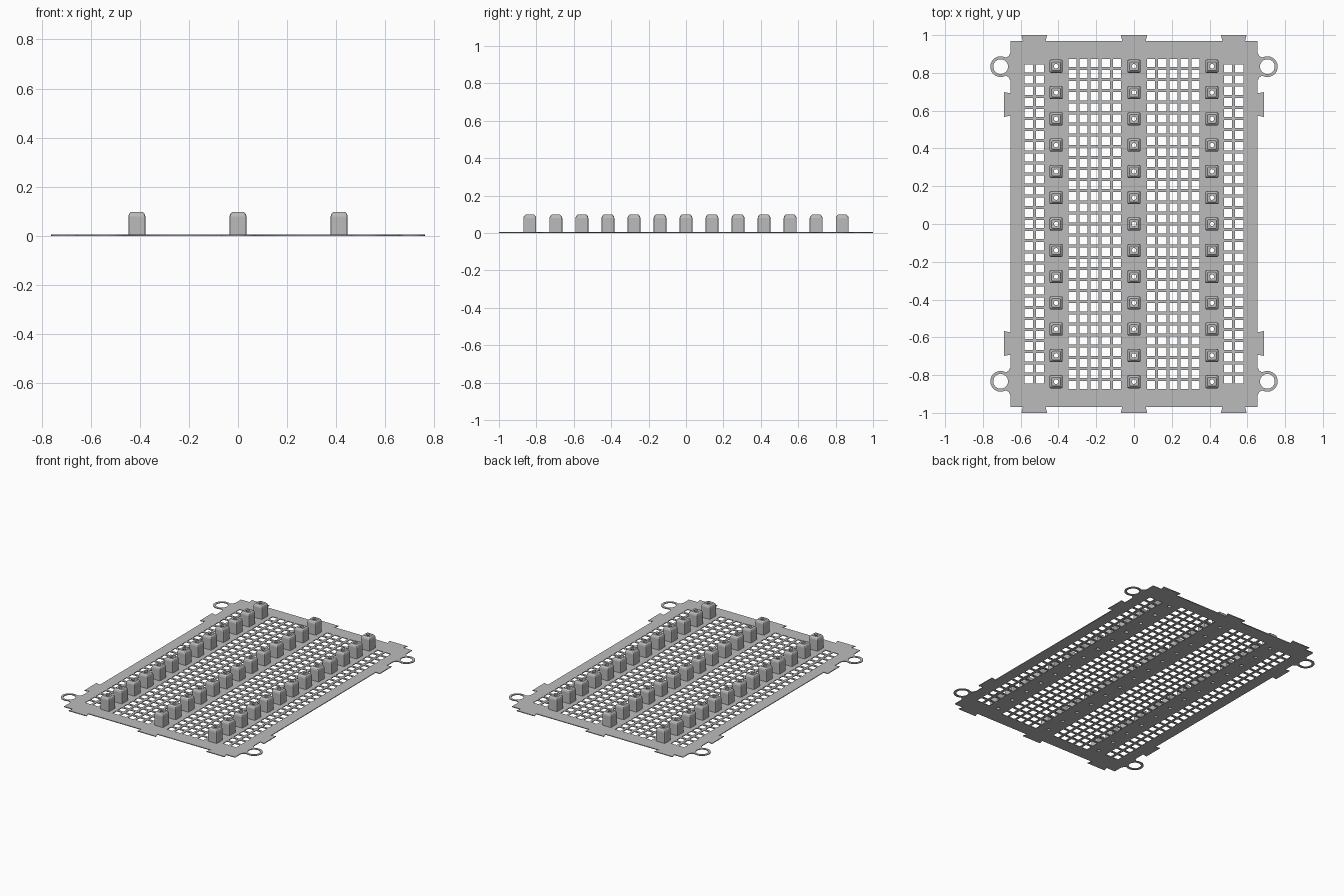
import bpy, bmesh, math

if "Cube" in bpy.data.objects:
    bpy.data.objects.remove(bpy.data.objects["Cube"])

T = 0.005          # plate thickness
PEG_TOP = 0.098
PEG_HALF = 0.0345
BORE = 0.012       # radius of the bore through each peg
PITCH = 0.0588     # spacing of the square holes
PEGS = [(x, i * 0.1392) for x in (-0.412, 0, 0.412) for i in range(-6, 7)]

grey = bpy.data.materials.new("grey plastic")
grey.diffuse_color = (0.5, 0.5, 0.5, 1)
grey.use_nodes = True
grey.node_tree.nodes["Principled BSDF"].inputs["Base Color"].default_value = grey.diffuse_color


def circle(cx, cy, r, n, a0=0.0, a1=360.0, closed=True):
    steps = n if closed else n - 1
    return [(cx + r * math.cos(math.radians(a0 + (a1 - a0) * i / steps)),
             cy + r * math.sin(math.radians(a0 + (a1 - a0) * i / steps))) for i in range(n)]


def square(cx, cy, h):
    return [(cx - h, cy - h), (cx + h, cy - h), (cx + h, cy + h), (cx - h, cy + h)]


# Outline of one quarter: end tabs, corner ear, side tab
EAR = (0.706, 0.833)
quarter = [(0.07, 1.0), (0.062, 0.968), (0.468, 0.968), (0.46, 1.0), (0.596, 1.0),
           (0.588, 0.968), (0.655, 0.968), (0.655, 0.905), (0.664, 0.889)]
quarter += circle(*EAR, 0.055, 17, 120, -120, closed=False)
quarter += [(0.664, 0.777), (0.655, 0.761), (0.655, 0.692), (0.687, 0.698),
            (0.687, 0.567), (0.655, 0.573)]
right = quarter + [(x, -y) for x, y in reversed(quarter)]
outline = right + [(-x, y) for x, y in reversed(right)]

# All openings in the plate
loops = [outline]
for sx in (-1, 1):
    for sy in (-1, 1):
        loops.append(circle(sx * EAR[0], sy * EAR[1], 0.039, 24))
    for centre, cols, rows in ((0.2085, 5, 30), (0.5275, 2, 29)):
        for c in range(cols):
            for r in range(rows):
                loops.append(square(sx * centre + (c - (cols - 1) / 2) * PITCH,
                                    (r - (rows - 1) / 2) * PITCH, 0.0215))
loops += [circle(x, y, BORE, 12) for x, y in PEGS]

# Perforated plate: filled flat curve turned into a mesh
curve = bpy.data.curves.new("plate_outline", 'CURVE')
curve.dimensions = '2D'
curve.fill_mode = 'BOTH'
curve.extrude = T / 2
for pts in loops:
    s = curve.splines.new('POLY')
    s.points.add(len(pts) - 1)
    for p, (x, y) in zip(s.points, pts):
        p.co = (x, y, 0, 1)
    s.use_cyclic_u = True
plate = bpy.data.objects.new("perforated_plate", curve)
plate.location.z = T / 2
bpy.context.collection.objects.link(plate)
bpy.context.view_layer.objects.active = plate
plate.select_set(True)
bpy.ops.object.convert(target='MESH')
plate = bpy.context.view_layer.objects.active
plate.data.materials.clear()
plate.data.materials.append(grey)


def rounded_square(h, r):
    """Twelve points, three for each rounded corner."""
    pts = []
    for k, (sx, sy) in enumerate(((1, 1), (-1, 1), (-1, -1), (1, -1))):
        pts += circle(sx * (h - r), sy * (h - r), r, 3, 90 * k, 90 * k + 90, closed=False)
    return pts


# Peg: rounded square column with a softened top and a round bore
bm = bmesh.new()
bore = circle(0, 0, BORE, 12)
sections = [(rounded_square(PEG_HALF, 0.006), T),
            (rounded_square(PEG_HALF, 0.006), PEG_TOP - 0.018),
            (rounded_square(PEG_HALF - 0.003, 0.006), PEG_TOP - 0.008),
            (rounded_square(PEG_HALF - 0.011, 0.006), PEG_TOP),
            (bore, PEG_TOP), (bore, T)]
rings = [[bm.verts.new((x, y, z)) for x, y in pts] for pts, z in sections]
for a, b in zip(rings, rings[1:]):
    for i in range(12):
        j = (i + 1) % 12
        bm.faces.new((a[i], a[j], b[j], b[i]))
bmesh.ops.recalc_face_normals(bm, faces=bm.faces)
peg_mesh = bpy.data.meshes.new("peg")
bm.to_mesh(peg_mesh)
bm.free()
peg_mesh.materials.append(grey)

for x, y in PEGS:
    peg = bpy.data.objects.new("peg", peg_mesh)
    peg.location = (x, y, 0)
    bpy.context.collection.objects.link(peg)
